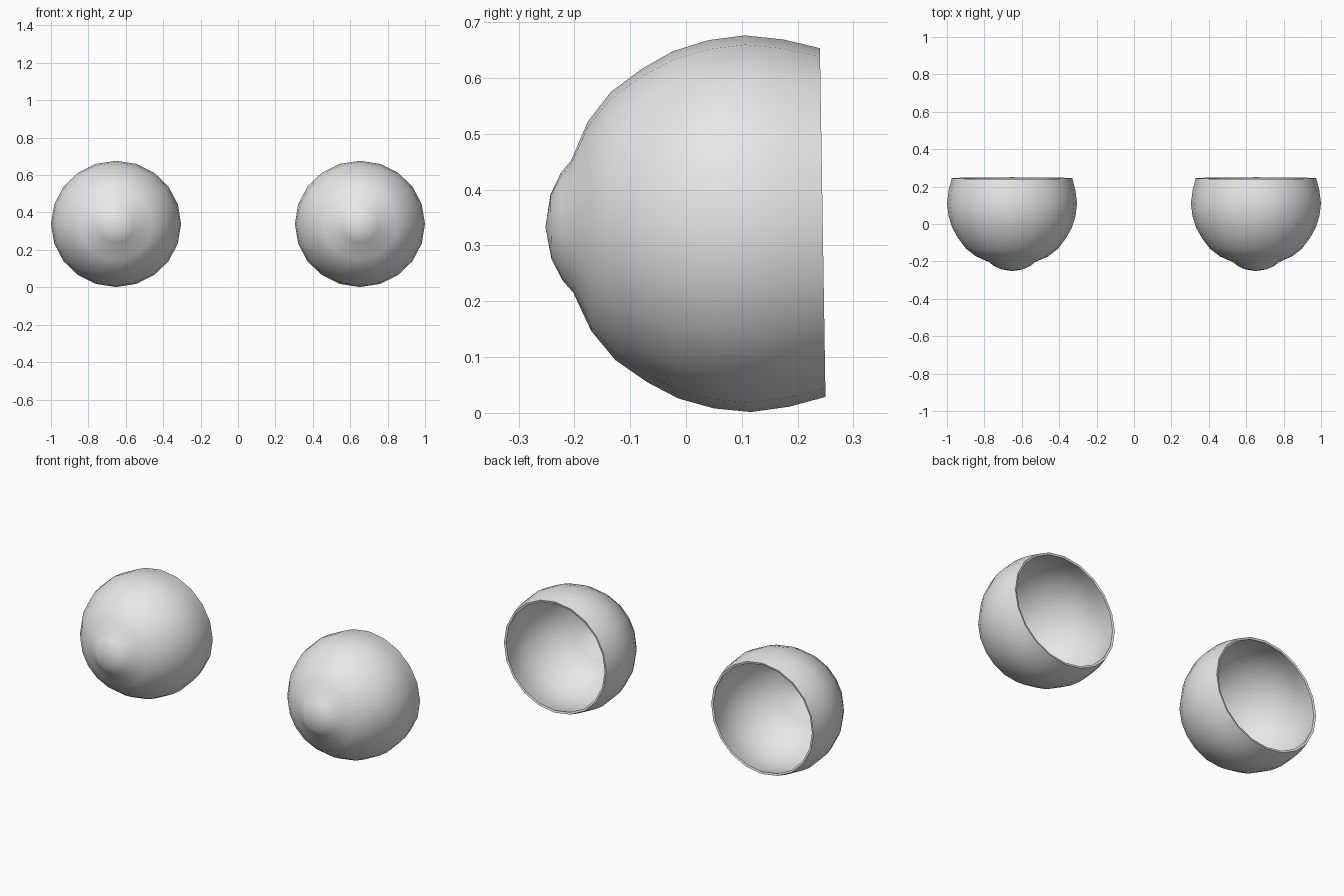
import bpy, bmesh, math
from mathutils import Matrix, Vector

cube = bpy.data.objects.get("Cube")
if cube:
    bpy.data.objects.remove(cube, do_unlink=True)

SIDES = 20
CENTRE = Vector((0.652, 0.111, 0.339))
TILT = 0.016

# Half outline from the open back to the front tip: (depth, radius)
OUTLINE = [(0.134, 0.3125), (0.069, 0.329), (0.0, 0.3375), (-0.066, 0.330),
           (-0.130, 0.311), (-0.186, 0.2805), (-0.242, 0.240),
           (-0.284, 0.1875), (-0.315, 0.1185), (-0.334, 0.096),
           (-0.353, 0.058), (-0.363, 0.0)]

grey = bpy.data.materials.new("light grey")
grey.use_nodes = True
colour = (0.8, 0.8, 0.8, 1)
grey.diffuse_color = colour
grey.node_tree.nodes["Principled BSDF"].inputs["Base Color"].default_value = colour


def make_shell(name, side):
    """Revolved open bowl with a small dome at the front."""
    bm = bmesh.new()
    verts = [bm.verts.new((0, t, r)) for t, r in OUTLINE]
    edges = [bm.edges.new(pair) for pair in zip(verts, verts[1:])]
    bmesh.ops.spin(bm, geom=verts + edges, cent=(0, 0, 0), axis=(0, 1, 0),
                   angle=math.tau, steps=SIDES)
    bmesh.ops.remove_doubles(bm, verts=bm.verts, dist=0.0005)
    bmesh.ops.recalc_face_normals(bm, faces=bm.faces)
    face = max(bm.faces, key=lambda f: f.calc_center_median().z)
    if face.normal.z < 0:
        bmesh.ops.reverse_faces(bm, faces=bm.faces)
    # Slightly wide, and tipped a touch downwards
    place = (Matrix.Translation((side * CENTRE.x, CENTRE.y, CENTRE.z))
             @ Matrix.Rotation(TILT, 4, 'X')
             @ Matrix.Diagonal((1.03, 1, 1, 1)))
    bmesh.ops.transform(bm, matrix=place, verts=bm.verts)
    mesh = bpy.data.meshes.new(name)
    bm.to_mesh(mesh)
    bm.free()
    mesh.materials.append(grey)
    obj = bpy.data.objects.new(name, mesh)
    bpy.context.collection.objects.link(obj)

    # Thin wall, grown inwards
    wall = obj.modifiers.new("wall", 'SOLIDIFY')
    wall.thickness = 0.012
    wall.offset = -1
    bpy.ops.object.select_all(action='DESELECT')
    obj.select_set(True)
    bpy.context.view_layer.objects.active = obj
    bpy.ops.object.modifier_apply(modifier=wall.name)
    bpy.ops.object.shade_smooth_by_angle(angle=math.radians(40))


make_shell("left_eye_shell", 1)
make_shell("right_eye_shell", -1)
